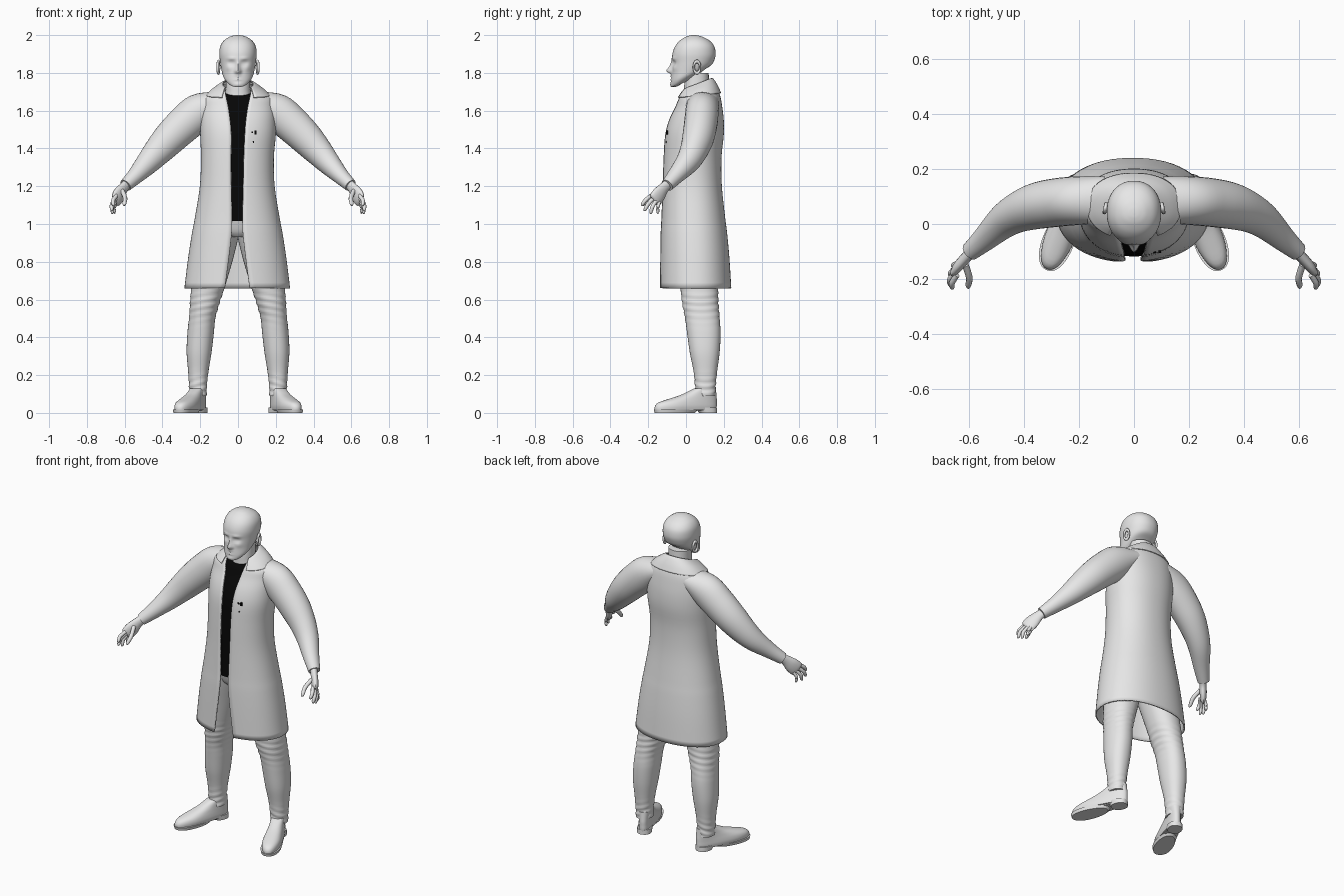
import bpy, bmesh, math
from mathutils import Vector


def material(name, v):
    m = bpy.data.materials.new(name)
    m.diffuse_color = (v, v, v, 1)
    return m


GREY = material("light_grey", 0.8)
BLACK = material("black", 0.002)


def spline(rows, k):
    """Catmull-Rom interpolation of tuples of any length."""
    out = []
    for i in range(len(rows) - 1):
        p0, p1, p2 = rows[max(i - 1, 0)], rows[i], rows[i + 1]
        p3 = rows[min(i + 2, len(rows) - 1)]
        for j in range(k):
            t = j / k
            out.append([b + 0.5 * t * (c - a + t * (2 * a - 5 * b + 4 * c - d + t * (3 * (b - c) + d - a)))
                        for a, b, c, d in zip(p0, p1, p2, p3)])
    return out + [list(rows[-1])]


def skin(name, rings, closed=True, mat=GREY, angle=50):
    """Join rings of points into a smooth surface; closed rings get end caps."""
    bm = bmesh.new()
    vs = [[bm.verts.new(p) for p in r] for r in rings]
    n = len(rings[0])
    for a, b in zip(vs, vs[1:]):
        for j in range(n if closed else n - 1):
            k = (j + 1) % n
            bm.faces.new((a[j], a[k], b[k], b[j]))
    if closed:
        bm.faces.new(vs[0][::-1])
        bm.faces.new(vs[-1])
        bmesh.ops.recalc_face_normals(bm, faces=bm.faces)
    me = bpy.data.meshes.new(name)
    bm.to_mesh(me)
    bm.free()
    me.materials.append(mat)
    ob = bpy.data.objects.new(name, me)
    bpy.context.collection.objects.link(ob)
    bpy.ops.object.select_all(action='DESELECT')
    ob.select_set(True)
    bpy.context.view_layer.objects.active = ob
    bpy.ops.object.shade_smooth_by_angle(angle=math.radians(angle))
    return ob


def stack(rows, n=40, k=4, e=2.2, gap=None):
    """Level rings from rows (z, cx, half width, y front, y back, tilt[, gap])."""
    rings = []
    for r in spline(rows, k):
        z, cx, w, yf, yb, tilt = r[:6]
        a0 = math.asin(min(1, max(r[6], 0.001) / w) ** (e / 2)) if gap else 0
        ring = []
        for j in range(n):
            a = a0 + (2 * math.pi - 2 * a0) * j / (n - 1 if gap else n)
            s, c = math.sin(a), -math.cos(a)
            x = math.copysign(abs(s) ** (2 / e), s)
            y = math.copysign(abs(c) ** (2 / e), c)
            ring.append(Vector((cx + w * x, (yf + yb) / 2 + (yb - yf) / 2 * y, z + tilt * y)))
        rings.append(ring)
    return rings


def tube(rows, n=16, k=4):
    """Rings square to a path of (x, y, z, thickness, width)."""
    pts = spline(rows, k)
    rings = []
    for i, p in enumerate(pts):
        d = (Vector(pts[min(i + 1, len(pts) - 1)][:3]) - Vector(pts[max(i - 1, 0)][:3])).normalized()
        u = d.cross(Vector((0, 0, 1))).normalized()
        v = u.cross(d)
        rings.append([Vector(p[:3]) + u * p[3] * math.cos(t) + v * p[4] * math.sin(t)
                      for t in (2 * math.pi * j / n for j in range(n))])
    return rings


def mirror(rings, s):
    return [[Vector((p.x * s, p.y, p.z)) for p in r] for r in rings]


# Open coat
coat = skin("coat", stack([
    (0.66, -.004, .28, -.14, .24, 0, .066), (0.82, -.004, .26, -.138, .23, 0, .045),
    (0.95, -.004, .24, -.135, .218, 0, .03), (1.03, -.004, .225, -.131, .208, 0, .028),
    (1.2, -.004, .198, -.125, .19, 0, .032), (1.35, -.003, .193, -.12, .188, 0, .034),
    (1.47, 0, .2, -.112, .2, 0, .036), (1.55, 0, .2, -.092, .2, 0, .042),
    (1.62, 0, .195, -.06, .192, 0, .052), (1.67, 0, .185, -.045, .18, .012, .06),
    (1.705, 0, .14, -.035, .16, .022, .066), (1.73, 0, .092, -.028, .14, .028, .07)],
    n=64, gap=True), closed=False)
mod = coat.modifiers.new("cloth", 'SOLIDIFY')
mod.thickness, mod.offset = 0.008, -1

# Turned-down collar
collar = skin("collar", stack([
    (1.682, 0, .172, -.056, .186, .012, .085), (1.712, 0, .138, -.044, .168, .022, .08),
    (1.738, 0, .094, -.036, .146, .03, .073), (1.742, 0, .08, -.02, .132, .03, .066)],
    n=48, gap=True), closed=False)
mod = collar.modifiers.new("cloth", 'SOLIDIFY')
mod.thickness, mod.offset = 0.006, -1

# Shirt
skin("shirt", stack([
    (1.015, 0, .17, -.118, .17, 0), (1.2, 0, .165, -.113, .165, 0), (1.35, 0, .165, -.108, .165, 0),
    (1.47, 0, .165, -.1, .17, 0), (1.55, 0, .165, -.08, .17, 0), (1.62, 0, .15, -.046, .16, 0),
    (1.67, 0, .11, -.03, .145, .01), (1.70, 0, .072, -.012, .13, .02)]), mat=BLACK)

# Small marks on the chest pocket
for x, z, h in ((.093, 1.485, .02), (.08, 1.435, .01), (.075, 1.485, .008)):
    bpy.ops.mesh.primitive_cube_add(size=1, location=(x, -.101, z))
    ob = bpy.context.object
    ob.name = "pocket_mark"
    ob.scale = (.009, .009, h)
    ob.data.materials.append(BLACK)

# Neck
skin("neck", stack([(1.62, 0, .08, -.02, .13, 0), (1.69, 0, .068, -.012, .125, .01),
                    (1.74, 0, .064, -.01, .122, .01), (1.8, 0, .064, 0, .12, 0)]))

# Head, with the face shaped by soft bumps: (x, z, size x, size z, push forward)
bumps = [(0, 1.812, .013, .016, .026), (0, 1.84, .009, .026, .012), (.012, 1.806, .008, .007, .008),
         (.034, 1.852, .017, .011, -.013), (.034, 1.852, .012, .006, .006), (.034, 1.876, .024, .008, .006),
         (0, 1.779, .022, .005, .006), (0, 1.765, .02, .005, .006), (0, 1.772, .024, .003, -.004),
         (0, 1.738, .02, .012, .005), (.05, 1.825, .016, .014, .004)]
head = stack([
    (1.742, 0, .012, -.045, .0, .015), (1.746, 0, .034, -.066, .03, .02), (1.757, 0, .056, -.077, .06, .03),
    (1.785, 0, .078, -.079, .10, .033), (1.82, 0, .088, -.075, .135, .022), (1.86, 0, .095, -.072, .15, .008),
    (1.90, 0, .099, -.072, .157, 0), (1.94, 0, .094, -.058, .15, 0), (1.97, 0, .076, -.034, .126, 0),
    (1.99, 0, .047, -.003, .09, 0), (1.998, 0, .022, .02, .063, 0), (2.0, 0, .005, .036, .046, 0)],
    n=96, k=6, e=2.15)
for ring in head:
    for p in ring:
        if p.y < 0.02:
            x, z = p.x, p.z
            for bx, bz, sx, sz, f in bumps:
                for side in ((1, -1) if bx else (1,)):
                    p.y -= f * math.exp(-((x - side * bx) / sx) ** 2 - ((z - bz) / sz) ** 2)
skin("head", head, angle=70)

for s, side in ((1, "left"), (-1, "right")):
    # Ear: flattened ball with a smaller rim hollow
    bpy.ops.mesh.primitive_torus_add(major_segments=24, minor_segments=8, major_radius=.022, minor_radius=.007,
                                     location=(s * .104, .058, 1.83), rotation=(.15, s * 1.57, s * .35))
    ear = bpy.context.object
    ear.name = side + "_ear"
    ear.scale = (1.4, .8, 1)
    ear.data.materials.append(GREY)
    bpy.ops.object.shade_smooth()

    # Sleeve
    skin(side + "_sleeve", mirror(tube([
        (.1, .088, 1.645, .085, .06), (.2, .085, 1.597, .088, .097), (.28, .078, 1.532, .088, .097),
        (.355, .065, 1.46, .084, .09), (.42, .042, 1.39, .073, .078), (.475, .008, 1.328, .062, .064),
        (.54, -.052, 1.258, .046, .045), (.595, -.1, 1.205, .034, .034)], n=28), s))

    # Hand: flat palm, four fingers and a thumb
    skin(side + "_palm", mirror(tube([
        (.578, -.085, 1.22, .022, .026), (.604, -.115, 1.193, .02, .03), (.628, -.142, 1.158, .02, .042),
        (.645, -.163, 1.13, .016, .042), (.65, -.17, 1.122, .008, .034)]), s))
    for name, base, tip, r in (("index", (.643, -.185, 1.15), (.663, -.236, 1.098), .0105),
                               ("middle", (.646, -.172, 1.136), (.672, -.222, 1.07), .011),
                               ("ring", (.645, -.157, 1.124), (.668, -.19, 1.055), .0105),
                               ("little", (.64, -.141, 1.116), (.655, -.15, 1.055), .009),
                               ("thumb", (.612, -.148, 1.175), (.6, -.233, 1.098), .012)):
        b, t = Vector(base), Vector(tip)
        m = b.lerp(t, .5) + Vector((.008 if name != "thumb" else -.008, -.004, .002))
        path = [(*b, r, r), (*m, r, r), (*b.lerp(t, .88), r * .85, r * .85), (*t, r * .3, r * .3)]
        skin(side + "_" + name, mirror(tube(path, n=10), s))

    # Trouser leg with soft creases below the knee and at the ankle
    leg = stack([
        (.09, .212, .046, .05, .155, 0), (.14, .212, .047, .048, .157, 0), (.22, .21, .054, .04, .165, 0),
        (.32, .206, .066, .02, .178, 0), (.42, .198, .07, .006, .183, 0), (.5, .19, .07, -.005, .178, 0),
        (.58, .176, .078, -.02, .172, 0), (.66, .16, .088, -.03, .17, 0), (.8, .13, .1, -.055, .165, 0),
        (.92, .1, .1, -.08, .165, 0), (1.02, .08, .1, -.1, .165, 0)], n=36, k=8)
    for ring in leg:
        c = sum(ring, Vector()) / len(ring)
        for p in ring:
            d = (p - c).normalized()
            fold = math.exp(-((p.z - .57) / .07) ** 2) + math.exp(-((p.z - .14) / .05) ** 2)
            p += d * .0025 * fold * math.sin(p.z * 170 + 3 * d.x)
    skin(side + "_trouser_leg", mirror(leg, s))

    # Shoe: sole, heel and upper, turned outward about the ankle
    for part, rows in (
            ("sole", [(0, 0, .05, -.283, -.06, 0), (.018, 0, .055, -.288, -.04, 0)]),
            ("heel", [(0, 0, .041, -.03, .064, 0), (.028, 0, .042, -.05, .064, 0)]),
            ("shank", [(.012, 0, .036, -.14, .05, 0), (.024, 0, .04, -.16, .06, 0)]),
            ("upper", [(.016, 0, .05, -.284, .064, 0), (.035, 0, .053, -.282, .066, 0),
                       (.055, 0, .051, -.262, .066, 0), (.075, 0, .047, -.2, .066, 0),
                       (.095, 0, .044, -.135, .064, 0), (.115, 0, .043, -.09, .062, 0),
                       (.132, 0, .043, -.062, .06, .004)])):
        rings = stack(rows, n=36, k=3 if part == "upper" else 1, e=2.3)
        for ring in rings:
            for p in ring:
                # narrow the waist and heel relative to the ball of the foot
                if part != "heel":
                    p.x *= 1.06 - .2 * min(1, max(0, (p.y + .18) / .16))
                ca, sa = math.cos(.38), math.sin(.38)
                p.x, p.y = .21 + p.x * ca - p.y * sa, .1 + p.x * sa + p.y * ca
        skin(side + "_shoe_" + part, mirror(rings, s), angle=40)

# Seat of the trousers joining both legs
skin("trouser_seat", stack([(.93, 0, .06, -.06, .15, 0), (.96, 0, .13, -.085, .165, 0),
                            (1.02, 0, .165, -.105, .168, 0)]))
